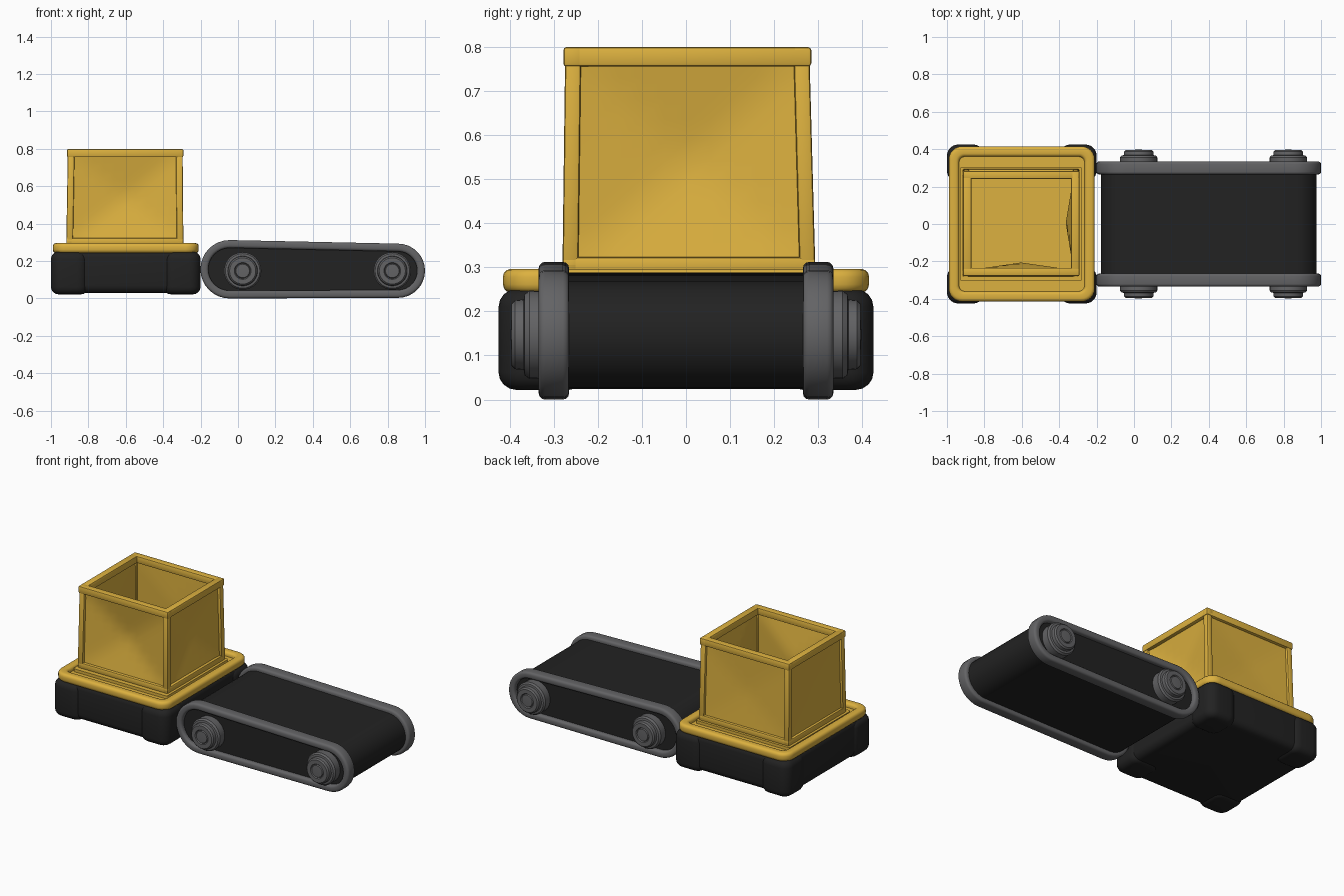
import bpy, bmesh, math
from mathutils import Vector

if "Cube" in bpy.data.objects:
    bpy.data.objects.remove(bpy.data.objects["Cube"])


def material(name, rgb):
    m = bpy.data.materials.new(name)
    m.diffuse_color = (*rgb, 1)
    m.use_nodes = True
    m.node_tree.nodes["Principled BSDF"].inputs["Base Color"].default_value = m.diffuse_color
    return m


YELLOW = material("yellow", (0.72, 0.44, 0.05))
BLACK = material("black", (0.016, 0.016, 0.016))
GREY = material("grey", (0.125, 0.125, 0.13))


def finish(bm, name, mat, bevel=0, segments=3, angle=35):
    bmesh.ops.remove_doubles(bm, verts=bm.verts, dist=1e-5)
    bmesh.ops.recalc_face_normals(bm, faces=bm.faces)
    me = bpy.data.meshes.new(name)
    bm.to_mesh(me)
    bm.free()
    ob = bpy.data.objects.new(name, me)
    bpy.context.collection.objects.link(ob)
    me.materials.append(mat)
    bpy.ops.object.select_all(action='DESELECT')
    bpy.context.view_layer.objects.active = ob
    ob.select_set(True)
    if bevel:
        b = ob.modifiers.new("bevel", 'BEVEL')
        b.width, b.segments, b.limit_method = bevel, segments, 'ANGLE'
        b.angle_limit = math.radians(40)
        bpy.ops.object.modifier_apply(modifier=b.name)
    bpy.ops.object.shade_smooth_by_angle(angle=math.radians(angle))
    return ob


def rounded_rect(x0, x1, y0, y1, r, n=6):
    pts = []
    for k, (cx, cy) in enumerate(((x1 - r, y1 - r), (x0 + r, y1 - r),
                                  (x0 + r, y0 + r), (x1 - r, y0 + r))):
        for i in range(n + 1):
            a = math.pi / 2 * (k + i / n)
            pts.append((cx + r * math.cos(a), cy + r * math.sin(a)))
    return pts


def stadium(inset, n=16):
    pts = []
    for cx, cz, r, start in ((0.855, 0.148, 0.145, -90), (-0.045, 0.156, 0.156, 90)):
        for i in range(n + 1):
            a = math.radians(start + 180 * i / n)
            pts.append((cx + (r - inset) * math.cos(a), cz + (r - inset) * math.sin(a)))
    return pts


def flat_z(p, d):
    return (p[0], p[1], d)


def flat_y(p, d):
    return (p[0], d, p[1])


def slab(name, mat, outline, place, d0, d1, bevel=0, segments=3):
    bm = bmesh.new()
    a, b = ([bm.verts.new(place(p, d)) for p in outline] for d in (d0, d1))
    bm.faces.new(a)
    bm.faces.new(b)
    for i in range(len(a)):
        bm.faces.new((a[i - 1], a[i], b[i], b[i - 1]))
    return finish(bm, name, mat, bevel, segments)


def ring(name, mat, outer, inner, place, d0, d1, bevel):
    bm = bmesh.new()
    loops = [[bm.verts.new(place(p, d)) for p in o]
             for o, d in ((outer, d0), (outer, d1), (inner, d1), (inner, d0))]
    for k in range(4):
        a, b = loops[k - 1], loops[k]
        for i in range(len(a)):
            bm.faces.new((a[i - 1], a[i], b[i], b[i - 1]))
    return finish(bm, name, mat, bevel)


# Black base with slightly thicker corners
slab("base", BLACK, rounded_rect(-0.99, -0.21, -0.41, 0.41, 0.06), flat_z, 0.03, 0.262, 0.04, 4)
for sx in (-1, 1):
    for sy in (-1, 1):
        cx, cy = -0.6 + sx * 0.3, sy * 0.325
        slab("base_corner", BLACK, rounded_rect(cx - 0.1, cx + 0.1, cy - 0.1, cy + 0.1, 0.06),
             flat_z, 0.022, 0.25, 0.04, 4)

# Yellow rim and tray
ring("rim", YELLOW, rounded_rect(-0.99, -0.21, -0.415, 0.415, 0.07),
     rounded_rect(-0.935, -0.265, -0.36, 0.36, 0.03), flat_z, 0.243, 0.296, 0.018)
slab("tray", YELLOW, rounded_rect(-0.95, -0.25, -0.37, 0.37, 0.03), flat_z, 0.25, 0.27)
slab("tray_step", YELLOW, rounded_rect(-0.93, -0.28, -0.305, 0.305, 0.01), flat_z, 0.265, 0.288)

# Bin frame: square bars along the edges of a slightly tapered box
low = [Vector(c) for c in ((-0.9, -0.262, 0.305), (-0.31, -0.262, 0.305),
                           (-0.31, 0.275, 0.305), (-0.9, 0.275, 0.305))]
top = [Vector(c) for c in ((-0.892, -0.256, 0.777), (-0.314, -0.256, 0.777),
                           (-0.314, 0.262, 0.777), (-0.892, 0.262, 0.777))]


def bar(name, a, b, w):
    # square bar with ends extended so that corners meet
    d = (b - a).normalized()
    up = Vector((0, 0, 1)) if abs(d.z) < 0.7 else Vector((0, 1, 0))
    s = d.cross(up).normalized()
    t = s.cross(d)
    h = w / 2
    bm = bmesh.new()
    for p in (a - d * h, b + d * h):
        for u, v in ((-h, -h), (h, -h), (h, h), (-h, h)):
            bm.verts.new(p + s * u + t * v)
    bmesh.ops.convex_hull(bm, input=bm.verts)
    bmesh.ops.dissolve_limit(bm, angle_limit=0.01, verts=bm.verts, edges=bm.edges)
    finish(bm, name, YELLOW, 0.007, 2)


for i in range(4):
    j = (i + 1) % 4
    bar("bin_lower_bar", low[i], low[j], 0.036)
    bar("bin_upper_bar", top[i], top[j], 0.044)
    bar("bin_post", low[i], top[i], 0.036)

# Bin panels, the front and right ones dished inward
for i, (name, depth) in enumerate((("front", 0.045), ("right", 0.045),
                                   ("back", 0.012), ("left", 0.012))):
    j = (i + 1) % 4
    inward = Vector((0, 0, 1)).cross(low[j] - low[i]).normalized()
    bm = bmesh.new()
    grids = []
    n = 10
    for off in (0, 0.012):
        grid = []
        for a in range(n + 1):
            for b in range(n + 1):
                u, v = a / n, b / n
                p = low[i].lerp(low[j], u).lerp(top[i].lerp(top[j], u), v)
                dish = 1 - max(abs(2 * u - 1), abs(2 * v - 1))
                grid.append(bm.verts.new(p + inward * (depth * dish + off - 0.004)))
        for a in range(n):
            for b in range(n):
                k = a * (n + 1) + b
                bm.faces.new((grid[k], grid[k + n + 1], grid[k + n + 2], grid[k + 1]))
    finish(bm, "bin_panel_" + name, YELLOW, angle=60)

# Conveyor: black belt, grey side rails, wheels with hubs
slab("belt", BLACK, stadium(0.024), flat_y, -0.275, 0.275)
slab("side_plates", BLACK, stadium(0.03), flat_y, -0.308, 0.308)


def wheel(x, side):
    # lathe profile: radius, distance from the centre line
    profile = ((0.098, 0.29), (0.1, 0.355), (0.092, 0.366), (0.08, 0.368), (0.078, 0.388),
               (0.07, 0.396), (0.045, 0.396), (0.04, 0.39), (0.036, 0.396), (0.0, 0.398))
    n = 32
    bm = bmesh.new()
    rows = [[bm.verts.new((x + r * math.cos(2 * math.pi * k / n), side * y,
                           0.147 + r * math.sin(2 * math.pi * k / n))) for k in range(n)]
            for r, y in profile]
    for a, b in zip(rows, rows[1:]):
        for k in range(n):
            bm.faces.new((a[k - 1], a[k], b[k], b[k - 1]))
    finish(bm, "wheel", GREY)


for s in (-1, 1):
    y0, y1 = sorted((s * 0.265, s * 0.334))
    ring("side_rail", GREY, stadium(0), stadium(0.042), flat_y, y0, y1, 0.014)
    for x in (0.025, 0.825):
        wheel(x, s)
